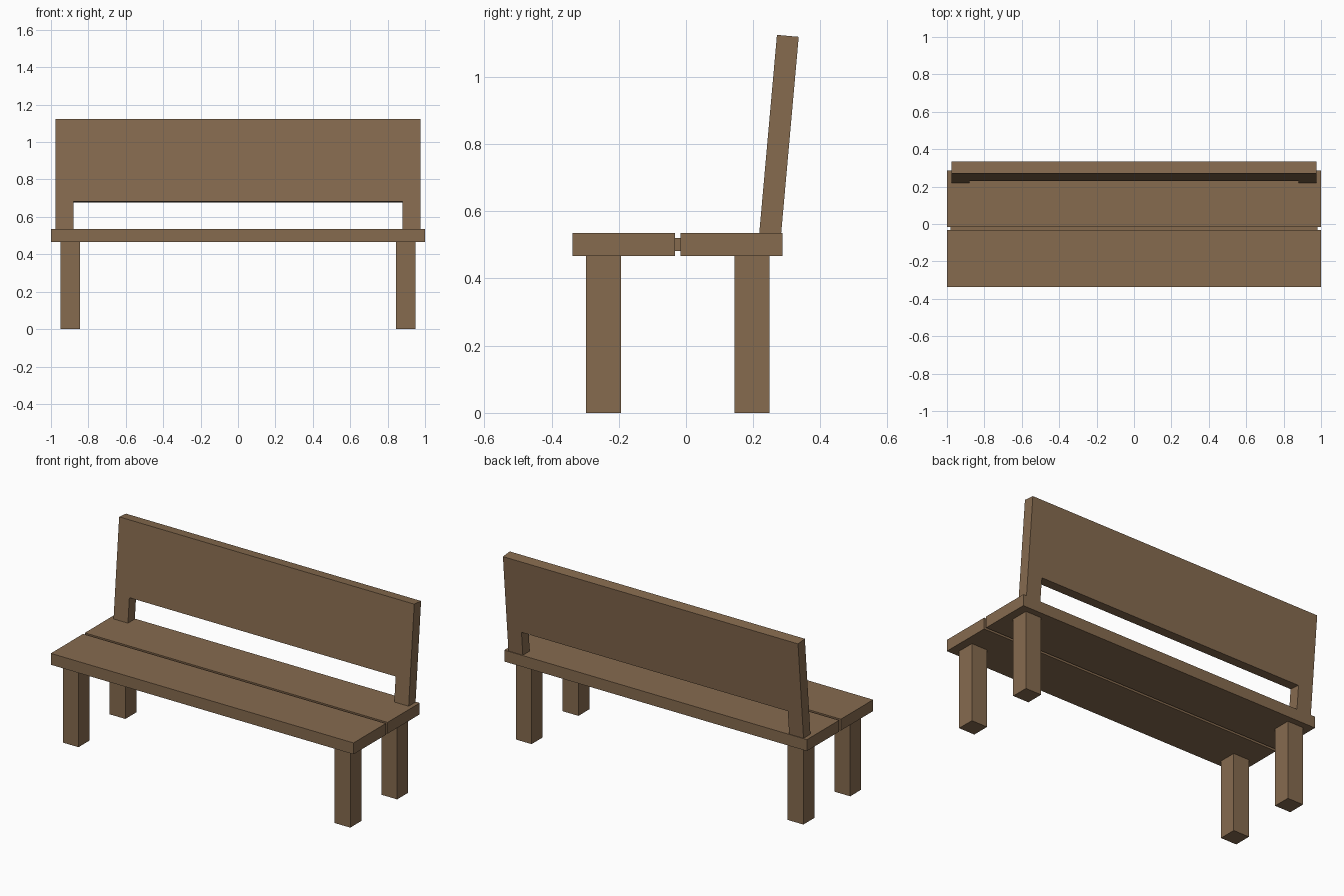
import bpy, bmesh, math

if "Cube" in bpy.data.objects:
    bpy.data.objects.remove(bpy.data.objects["Cube"])

wood = bpy.data.materials.new("brown wood")
wood.diffuse_color = (0.24, 0.147, 0.078, 1)
wood.use_nodes = True
wood.node_tree.nodes["Principled BSDF"].inputs["Base Color"].default_value = wood.diffuse_color


def add_object(name, bm):
    bmesh.ops.recalc_face_normals(bm, faces=bm.faces)
    me = bpy.data.meshes.new(name)
    bm.to_mesh(me)
    bm.free()
    me.materials.append(wood)
    ob = bpy.data.objects.new(name, me)
    bpy.context.collection.objects.link(ob)
    return ob


def box(name, lo, hi):
    bm = bmesh.new()
    bmesh.ops.create_cube(bm, size=1)
    for v in bm.verts:
        v.co = [(a + b) / 2 + c * (b - a) for a, b, c in zip(lo, hi, v.co)]
    return add_object(name, bm)


# Two seat planks with a recessed strip joining them
box("front_seat_plank", (-1, -0.338, 0.467), (1, -0.033, 0.535))
box("back_seat_plank", (-1, -0.017, 0.467), (1, 0.287, 0.535))
box("seat_joining_strip", (-0.98, -0.04, 0.481), (0.98, -0.01, 0.521))

# Four square legs
for row, y in (("front", -0.245), ("back", 0.197)):
    for side, x in (("left", -0.898), ("right", 0.898)):
        box(f"{row}_{side}_leg", (x - 0.052, y - 0.052, 0), (x + 0.052, y + 0.052, 0.467))

# Leaning backrest: wide panel on two short posts, cut as one outline
outline = [(-0.975, -0.01), (-0.88, -0.01), (-0.88, 0.148), (0.88, 0.148),
           (0.88, -0.01), (0.975, -0.01), (0.975, 0.592), (-0.975, 0.592)]
bm = bmesh.new()
face = bm.faces.new([bm.verts.new((x, 0, z)) for x, z in outline])
ext = bmesh.ops.extrude_face_region(bm, geom=[face])
bmesh.ops.translate(bm, vec=(0, 0.065, 0),
                    verts=[g for g in ext["geom"] if isinstance(g, bmesh.types.BMVert)])
backrest = add_object("backrest", bm)
backrest.location = (0, 0.218, 0.535)
backrest.rotation_euler.x = math.radians(-5.1)
